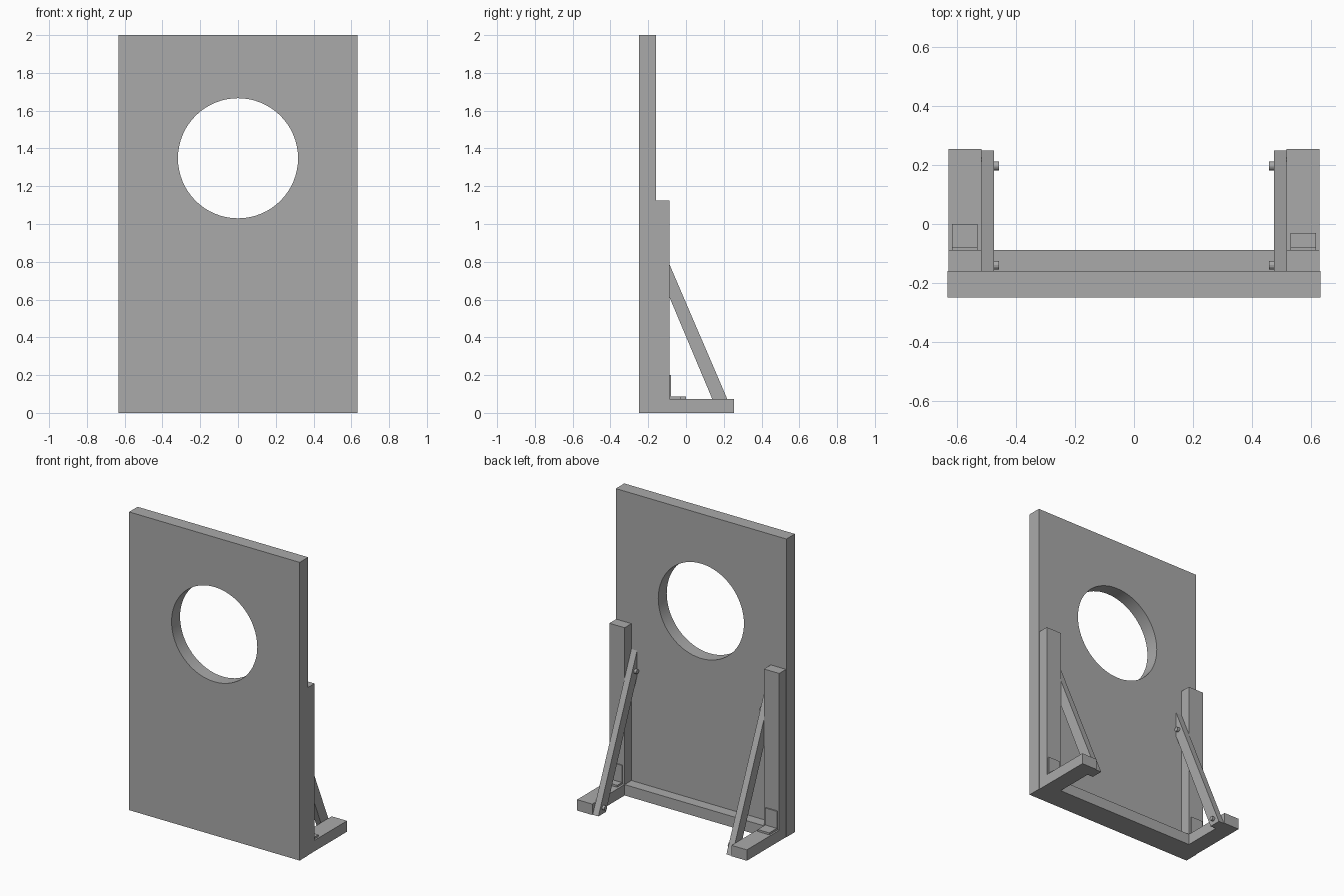
import bpy, bmesh, math

if "Cube" in bpy.data.objects:
    bpy.data.objects.remove(bpy.data.objects["Cube"])

grey = bpy.data.materials.new("plain grey")
grey.diffuse_color = (0.4, 0.4, 0.4, 1)
grey.use_nodes = True
grey.node_tree.nodes["Principled BSDF"].inputs["Base Color"].default_value = grey.diffuse_color


def make(name, bm):
    bmesh.ops.recalc_face_normals(bm, faces=bm.faces)
    me = bpy.data.meshes.new(name)
    bm.to_mesh(me)
    bm.free()
    ob = bpy.data.objects.new(name, me)
    bpy.context.collection.objects.link(ob)
    me.materials.append(grey)
    return ob


def box(name, x, y, z):
    bm = bmesh.new()
    bmesh.ops.create_cube(bm, size=1)
    for v in bm.verts:
        v.co = [r[0] + (c + 0.5) * (r[1] - r[0]) for c, r in zip(v.co, (x, y, z))]
    return make(name, bm)


def side_profile(name, points, x0, x1):
    """Extrude a (y, z) outline from x0 to x1."""
    bm = bmesh.new()
    face = bm.faces.new([bm.verts.new((x0, y, z)) for y, z in points])
    ext = bmesh.ops.extrude_face_region(bm, geom=[face])
    for v in ext["geom"]:
        if isinstance(v, bmesh.types.BMVert):
            v.co.x = x1
    return make(name, bm)


def cylinder(name, centre, radius, length, axis, sides):
    bm = bmesh.new()
    bmesh.ops.create_cone(bm, cap_ends=True, segments=sides, radius1=radius,
                          radius2=radius, depth=length)
    ob = make(name, bm)
    ob.location = centre
    if axis == 'X':
        ob.rotation_euler.y = math.pi / 2
    else:
        ob.rotation_euler.x = math.pi / 2
    return ob


# Front panel with round hole
panel = box("front_panel", (-0.633, 0.633), (-0.25, -0.16), (0, 2))
cutter = cylinder("hole_cutter", (0, -0.2, 1.348), 0.318, 0.4, 'Y', 64)
cutter.hide_render = True
cutter.hide_set(True)
mod = panel.modifiers.new("hole", 'BOOLEAN')
mod.operation = 'DIFFERENCE'
mod.solver = 'EXACT'
mod.object = cutter
bpy.context.view_layer.objects.active = panel
panel.select_set(True)
bpy.ops.object.modifier_apply(modifier="hole")
bpy.data.objects.remove(cutter)
bpy.ops.object.shade_smooth_by_angle(angle=math.radians(30))

# Rail along the bottom of the panel
box("bottom_rail", (-0.517, 0.517), (-0.16, -0.088), (0, 0.073))

for side, s, reach in (("left", -1, 0.0), ("right", 1, -0.03)):
    def span(a, b):
        return tuple(sorted((s * a, s * b)))

    # Upright post and floor foot
    box(side + "_post", span(0.517, 0.63), (-0.16, -0.088), (0, 1.125))
    box(side + "_foot", span(0.517, 0.63), (-0.088, 0.255), (0, 0.073))
    # Diagonal brace, cut flush with panel and floor
    side_profile(side + "_brace",
                 [(-0.16, 0.955), (-0.16, 0.785), (0.17, 0), (0.25, 0)],
                 s * 0.475, s * 0.517)
    # Corner bracket joining post and foot
    side_profile(side + "_bracket",
                 [(-0.088, 0.073), (reach, 0.073), (reach, 0.086),
                  (-0.08, 0.086), (-0.08, 0.2), (-0.088, 0.2)],
                 s * 0.532, s * 0.618)
    # Bolts through the brace ends
    for label, y, z in (("upper", -0.14, 0.825), ("lower", 0.197, 0.04)):
        cylinder(f"{side}_{label}_bolt", (s * 0.468, y, z), 0.015, 0.02, 'X', 16)
